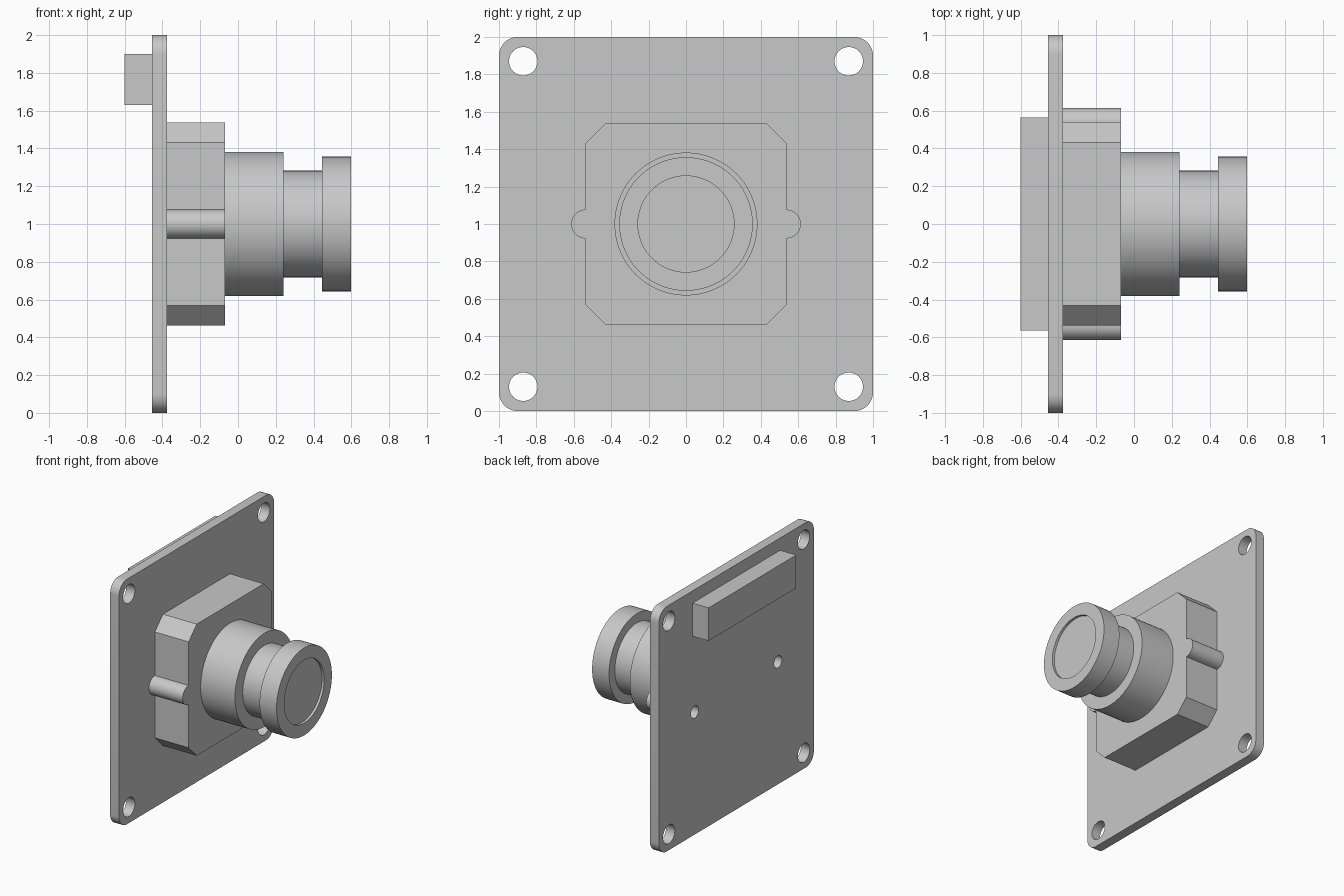
import bpy, bmesh
from math import cos, sin, pi, radians

cube = bpy.data.objects.get("Cube")
if cube:
    bpy.data.objects.remove(cube, do_unlink=True)

grey = bpy.data.materials.new("light grey")
grey.use_nodes = True
GREY = (0.58, 0.58, 0.58, 1)
grey.diffuse_color = GREY
grey.node_tree.nodes["Principled BSDF"].inputs["Base Color"].default_value = GREY

MID = 1.0  # height of the lens axis


def arc(cy, cz, r, start, end, steps):
    """Points on an arc in the y-z plane, angles in degrees."""
    angles = [radians(start + (end - start) * i / steps) for i in range(steps + 1)]
    return [(cy + r * cos(a), cz + r * sin(a)) for a in angles]


def circle(cy, cz, r, steps=64):
    return arc(cy, cz, r, 0, 360, steps)[:-1]


def finish(name, bm):
    bmesh.ops.recalc_face_normals(bm, faces=bm.faces)
    mesh = bpy.data.meshes.new(name)
    bm.to_mesh(mesh)
    bm.free()
    mesh.materials.append(grey)
    ob = bpy.data.objects.new(name, mesh)
    bpy.context.collection.objects.link(ob)
    return ob


def prism(name, outline, x0, x1):
    """Extrude a y-z outline, centred on the lens axis, along x."""
    bm = bmesh.new()
    face = bm.faces.new([bm.verts.new((x0, y, MID + z)) for y, z in outline])
    side = bmesh.ops.extrude_face_region(bm, geom=[face])
    verts = [v for v in side["geom"] if isinstance(v, bmesh.types.BMVert)]
    bmesh.ops.translate(bm, verts=verts, vec=(x1 - x0, 0, 0))
    return finish(name, bm)


def activate(ob):
    bpy.ops.object.select_all(action="DESELECT")
    ob.select_set(True)
    bpy.context.view_layer.objects.active = ob


def smooth(ob):
    activate(ob)
    bpy.ops.object.shade_smooth_by_angle(angle=radians(30))


def cut(ob, cutter):
    activate(ob)
    mod = ob.modifiers.new("cut", "BOOLEAN")
    mod.operation = "DIFFERENCE"
    mod.solver = "EXACT"
    mod.object = cutter
    bpy.ops.object.modifier_apply(modifier=mod.name)
    bpy.data.objects.remove(cutter, do_unlink=True)


# Depth stations along the lens axis
BACK, PLATE, FRONT = -0.60, -0.455, -0.375
HOUSING, BARREL, NECK, TIP = -0.07, 0.24, 0.445, 0.598

# Circuit board with rounded corners
R = 0.1
outline = []
for quarter, (sy, sz) in enumerate([(1, 1), (-1, 1), (-1, -1), (1, -1)]):
    outline += arc(sy * (1 - R), sz * (1 - R), R, quarter * 90, quarter * 90 + 90, 12)
board = prism("circuit_board", outline, PLATE, FRONT)

# Corner mounting holes and the two small peg holes
LUG_Y = 0.537
holes = [(y, z, 0.076) for y in (-0.87, 0.87) for z in (-0.87, 0.87)]
holes += [(s * LUG_Y, 0, 0.05) for s in (-1, 1)]
for y, z, r in holes:
    cut(board, prism("hole_cutter", circle(y, z, r, 48), PLATE - 0.1, FRONT + 0.1))
smooth(board)

# Chamfered lens housing with a half-round lug on each side
W, C = 0.537, 0.105
half = [(W, C - W)] + arc(LUG_Y, 0, 0.077, -90, 90, 24) + [(W, W - C), (W - C, W)]
half = [(W - C, -W)] + half
housing = prism("lens_housing", half + [(-y, -z) for y, z in half], FRONT, HOUSING)
smooth(housing)

# Connector on the back
connector = [(-0.565, 0.63), (0.565, 0.63), (0.565, 0.9), (-0.565, 0.9)]
prism("rear_connector", connector, BACK, PLATE)

# Lens: barrel, neck and recessed front ring
smooth(prism("lens_barrel", circle(0, 0, 0.382, 96), HOUSING, BARREL))
smooth(prism("lens_neck", circle(0, 0, 0.282, 96), BARREL, NECK))
head = prism("lens_head", circle(0, 0, 0.357, 96), NECK, TIP)
cut(head, prism("recess_cutter", circle(0, 0, 0.257, 96), TIP - 0.02, TIP + 0.1))
smooth(head)
